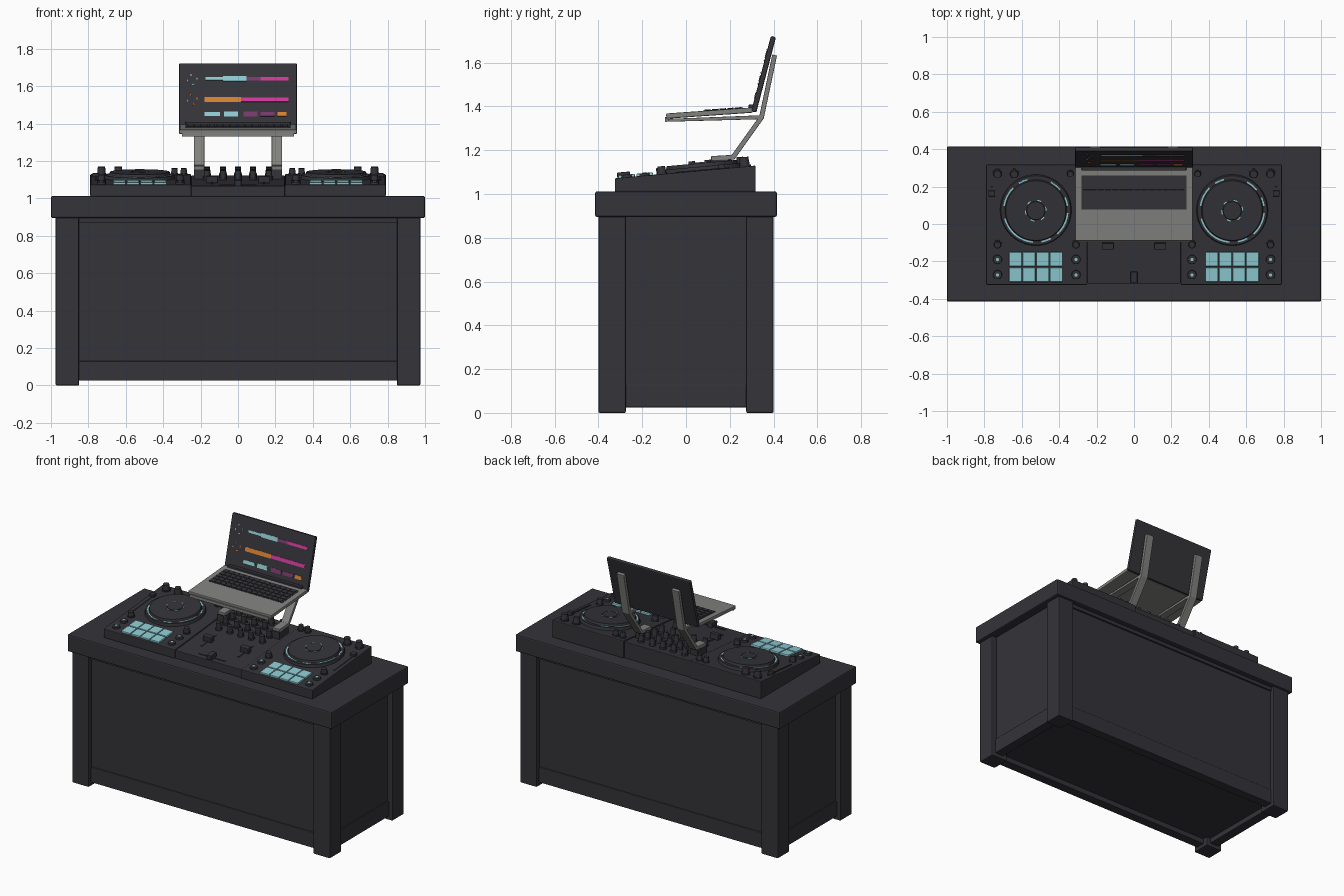
import bpy, bmesh, math
from mathutils import Matrix, Vector

cube = bpy.data.objects.get("Cube")
if cube:
    bpy.data.objects.remove(cube, do_unlink=True)


def material(name, rgb):
    m = bpy.data.materials.new(name)
    m.use_nodes = True
    m.diffuse_color = (*rgb, 1)
    m.node_tree.nodes["Principled BSDF"].inputs["Base Color"].default_value = (*rgb, 1)
    return m


DARK = material("charcoal", (0.034, 0.034, 0.041))
GREY = material("warm grey metal", (0.22, 0.22, 0.21))
CYAN = material("pale cyan", (0.27, 0.6, 0.65))
ORANGE = material("orange", (0.7, 0.22, 0.03))
PINK = material("magenta", (0.62, 0.04, 0.32))
PURPLE = material("plum", (0.19, 0.04, 0.15))
WORLD = Matrix.Identity(4)


def finish(name, bm, mat, frame=WORLD, bevel=0, smooth=False):
    bmesh.ops.recalc_face_normals(bm, faces=bm.faces)
    me = bpy.data.meshes.new(name)
    bm.to_mesh(me)
    bm.free()
    me.materials.append(mat)
    ob = bpy.data.objects.new(name, me)
    ob.matrix_world = frame
    bpy.context.collection.objects.link(ob)
    if bevel:
        mod = ob.modifiers.new("soft edges", "BEVEL")
        mod.width, mod.segments = bevel, 2
    if smooth:
        bpy.ops.object.select_all(action="DESELECT")
        ob.select_set(True)
        bpy.context.view_layer.objects.active = ob
        bpy.ops.object.shade_smooth_by_angle(angle=math.radians(35))
    return ob


def box(name, x, y, z, mat, frame=WORLD, bevel=0):
    """Box from (low, high) ranges on each axis."""
    bm = bmesh.new()
    mid = Vector([(a + b) / 2 for a, b in (x, y, z)])
    size = Vector([b - a for a, b in (x, y, z)])
    bmesh.ops.create_cube(bm, size=1, matrix=Matrix.Translation(mid) @ Matrix.Diagonal((*size, 1)))
    return finish(name, bm, mat, frame, bevel)


def disc(name, x, y, z, r_low, r_top, mat, frame, sides=20):
    bm = bmesh.new()
    bmesh.ops.create_cone(bm, cap_ends=True, segments=sides, radius1=r_low, radius2=r_top, depth=z[1] - z[0],
                          matrix=Matrix.Translation((x, y, (z[0] + z[1]) / 2)))
    return finish(name, bm, mat, frame, smooth=True)


def prism(name, profile, x, mat, bevel=0):
    """Extrude a (y, z) outline along x."""
    bm = bmesh.new()
    face = bm.faces.new([bm.verts.new((x[0], *p)) for p in profile])
    ext = bmesh.ops.extrude_face_region(bm, geom=[face])
    verts = [v for v in ext["geom"] if isinstance(v, bmesh.types.BMVert)]
    bmesh.ops.translate(bm, verts=verts, vec=(x[1] - x[0], 0, 0))
    return finish(name, bm, mat, WORLD, bevel)


def arc(name, x, y, z, r, width, start, end, mat, frame):
    """Thin flat ring segment, angles in degrees."""
    bm = bmesh.new()
    n = max(2, int((end - start) / 8))
    rows = []
    for i in range(n + 1):
        a = math.radians(start + (end - start) * i / n)
        rows.append([bm.verts.new((x + q * math.cos(a), y + q * math.sin(a), z)) for q in (r, r + width)])
    for (a, b), (c, d) in zip(rows, rows[1:]):
        bm.faces.new((a, b, d, c))
    ext = bmesh.ops.extrude_face_region(bm, geom=bm.faces[:])
    bmesh.ops.translate(bm, vec=(0, 0, 0.003), verts=[v for v in ext["geom"] if isinstance(v, bmesh.types.BMVert)])
    return finish(name, bm, mat, frame)


def span(a, b, side):
    return tuple(sorted((a * side, b * side)))


# Table
box("table_top", (-1, 1), (-0.415, 0.415), (0.895, 1.012), DARK, bevel=0.008)
for sx in (-1, 1):
    for sy in (-1, 1):
        box("table_leg", span(0.85, 0.975, sx), span(0.275, 0.4, sy), (0, 0.9), DARK, bevel=0.006)
    box("side_panel", span(0.91, 0.94, sx), (-0.3, 0.3), (0.03, 0.9), DARK)
    box("side_lower_rail", span(0.88, 0.948, sx), (-0.3, 0.3), (0.025, 0.13), DARK, bevel=0.004)
for sy in (-1, 1):
    box("long_panel", (-0.88, 0.88), span(0.34, 0.368, sy), (0.03, 0.9), DARK)
    box("long_lower_rail", (-0.88, 0.88), span(0.31, 0.376, sy), (0.025, 0.13), DARK, bevel=0.004)
    box("long_upper_rail", (-0.88, 0.88), span(0.34, 0.38, sy), (0.87, 0.9), DARK)
box("table_floor", (-0.92, 0.92), (-0.35, 0.35), (0.06, 0.08), DARK)

# Controller body, wedge shaped in three sections
BODY = Matrix.Translation((0, 0, 1.101)) @ Matrix.Rotation(math.atan(0.09), 4, "X")
wedge = [(-0.325, 1.01), (0.318, 1.01), (0.318, 1.13), (-0.325, 1.072)]
lower = [(-0.318, 1.01), (0.31, 1.01), (0.31, 1.123), (-0.318, 1.066)]
prism("mixer_body", lower, (-0.25, 0.25), DARK, 0.003)
for side in (-1, 1):
    prism("deck_body", wedge, span(0.25, 0.79, side), DARK, 0.005)


def knob(name, x, y, r=0.02, h=0.036):
    disc(name + "_base", x, y, (-0.004, 0.008), r * 1.2, r * 1.2, DARK, BODY)
    disc(name, x, y, (0.008, h), r, r * 0.85, DARK, BODY)


# Decks: jog wheels, pads, knobs and buttons
for side in (-1, 1):
    cx, cy = 0.525 * side, 0.075
    disc("jog_rim", cx, cy, (-0.004, 0.018), 0.192, 0.186, DARK, BODY, 48)
    disc("jog_platter", cx, cy, (0.018, 0.034), 0.165, 0.16, DARK, BODY, 48)
    disc("jog_hub", cx, cy, (0.034, 0.038), 0.05, 0.048, DARK, BODY, 32)
    for start, end in ((-165, -95), (-80, -62), (-48, -5), (8, 24), (40, 62), (105, 122), (135, 172)):
        arc("jog_light", cx, cy, 0.017, 0.166, 0.009, start, end, CYAN, BODY)
    for k in range(6):
        arc("hub_light", cx, cy, 0.0355, 0.053, 0.006, k * 60, k * 60 + 22, CYAN, BODY)
    for col in range(4):
        for row in range(2):
            px, py = cx - 0.109 + col * 0.0727, -0.272 + row * 0.083
            box("pad", (px - 0.034, px + 0.034), (py - 0.038, py + 0.038), (-0.004, 0.012), CYAN, BODY, 0.004)
    for x in (0.31, 0.73):
        knob("deck_knob", x * side, -0.11)
        for y in (-0.19, -0.272):
            disc("round_button", x * side, y, (-0.004, 0.012), 0.025, 0.023, DARK, BODY)
            disc("button_light", x * side, y, (0.011, 0.015), 0.009, 0.009, CYAN, BODY, 10)
    for x in (0.64, 0.73):
        knob("rear_knob", x * side, 0.27, 0.023, 0.044)
    box("pitch_slot", span(0.755, 0.765, side), (-0.05, 0.2), (-0.002, 0.004), DARK, BODY)
    box("pitch_fader", span(0.742, 0.778, side), (0.15, 0.18), (0, 0.02), DARK, BODY, 0.003)
    for x in (0.29, 0.34):
        knob("inner_knob", x * side, 0.27, 0.018, 0.036)

# Mixer: knob grid, channel faders, crossfader
for x in (-0.165, -0.08, 0, 0.08, 0.165):
    for y in (0.03, 0.105, 0.18, 0.25):
        knob("mixer_knob", x, y, 0.018, 0.046)
for x in (-0.14, 0.14):
    box("channel_slot", (x - 0.005, x + 0.005), (-0.2, -0.04), (-0.01, -0.002), DARK, BODY)
    box("channel_fader", (x - 0.032, x + 0.032), (-0.135, -0.1), (-0.008, 0.03), DARK, BODY, 0.004)
box("crossfader_slot", (-0.1, 0.1), (-0.286, -0.276), (-0.01, -0.002), DARK, BODY)
box("crossfader", (-0.018, 0.018), (-0.315, -0.255), (-0.008, 0.025), DARK, BODY, 0.004)

# Laptop stand: bent straps with shelf arms
path = [Vector(p) for p in ((0.115, 1.162), (0.215, 1.168), (0.345, 1.35), (0.405, 1.635))]
front_edge, back_edge = [], []
for i, p in enumerate(path):
    dirs = [(b - a).normalized() for a, b in zip(path, path[1:])][max(0, i - 1):i + 1]
    d = sum(dirs, Vector((0, 0))).normalized()
    off = Vector((-d.y, d.x)) * 0.011 / d.dot(dirs[0])
    front_edge.append(p + off)
    back_edge.append(p - off)
outline = front_edge + back_edge[::-1]
shelf = [(-0.095, 1.33), (0.35, 1.342), (0.35, 1.36), (-0.095, 1.343)]
for side in (-1, 1):
    x = span(0.18, 0.235, side)
    prism("stand_strap", outline, x, GREY, 0.003)
    prism("stand_arm", shelf, x, GREY, 0.002)
    box("stand_foot", x, (0.11, 0.21), (1.1, 1.155), DARK)
box("stand_lip", (-0.3, 0.3), (-0.097, -0.08), (1.332, 1.352), GREY)

# Laptop base and keyboard
BASE = Matrix.Translation((0, -0.09, 1.354)) @ Matrix.Rotation(math.atan(0.07), 4, "X")
box("laptop_base", (-0.315, 0.315), (0, 0.395), (-0.01, 0.014), GREY, BASE, 0.005)
box("keyboard_tray", (-0.28, 0.28), (0.17, 0.352), (0.01, 0.016), DARK, BASE)
for row in range(5):
    for col in range(14):
        kx, ky = -0.273 + col * 0.039, 0.176 + row * 0.035
        box("key", (kx, kx + 0.034), (ky, ky + 0.029), (0.015, 0.019), DARK, BASE)
box("laptop_hinge", (-0.28, 0.28), (0.378, 0.4), (0.008, 0.028), DARK, BASE, 0.004)

# Laptop screen with coloured waveform plates
TILT = math.atan(0.09 / 0.345)
SCREEN = Matrix.Translation((0, 0.298, 1.378)) @ Matrix.Rotation(-TILT, 4, "X")
box("laptop_lid", (-0.315, 0.315), (0, 0.024), (0, 0.356), DARK, SCREEN, 0.006)
tracks = [
    (0.27, ((-0.175, -0.08, 0.008, CYAN), (-0.08, 0.045, 0.014, CYAN),
            (0.045, 0.12, 0.01, PURPLE), (0.12, 0.27, 0.01, PINK))),
    (0.155, ((-0.18, 0.015, 0.014, ORANGE), (0.015, 0.27, 0.012, PINK))),
    (0.075, ((-0.18, -0.095, 0.011, CYAN), (-0.075, 0.0, 0.014, CYAN), (0.03, 0.105, 0.014, PURPLE),
             (0.12, 0.195, 0.012, PURPLE), (0.21, 0.26, 0.012, ORANGE))),
]
for h, parts in tracks:
    for x0, x1, half, mat in parts:
        box("waveform", (x0, x1), (-0.003, 0.002), (h - half, h + half), mat, SCREEN)
FACE = SCREEN @ Matrix.Rotation(math.radians(90), 4, "X")
for h, mat in ((0.265, CYAN), (0.155, ORANGE)):
    for k in range(4):
        arc("deck_icon", -0.245, h, 0, 0.024, 0.005, k * 90, k * 90 + 24, mat, FACE)
